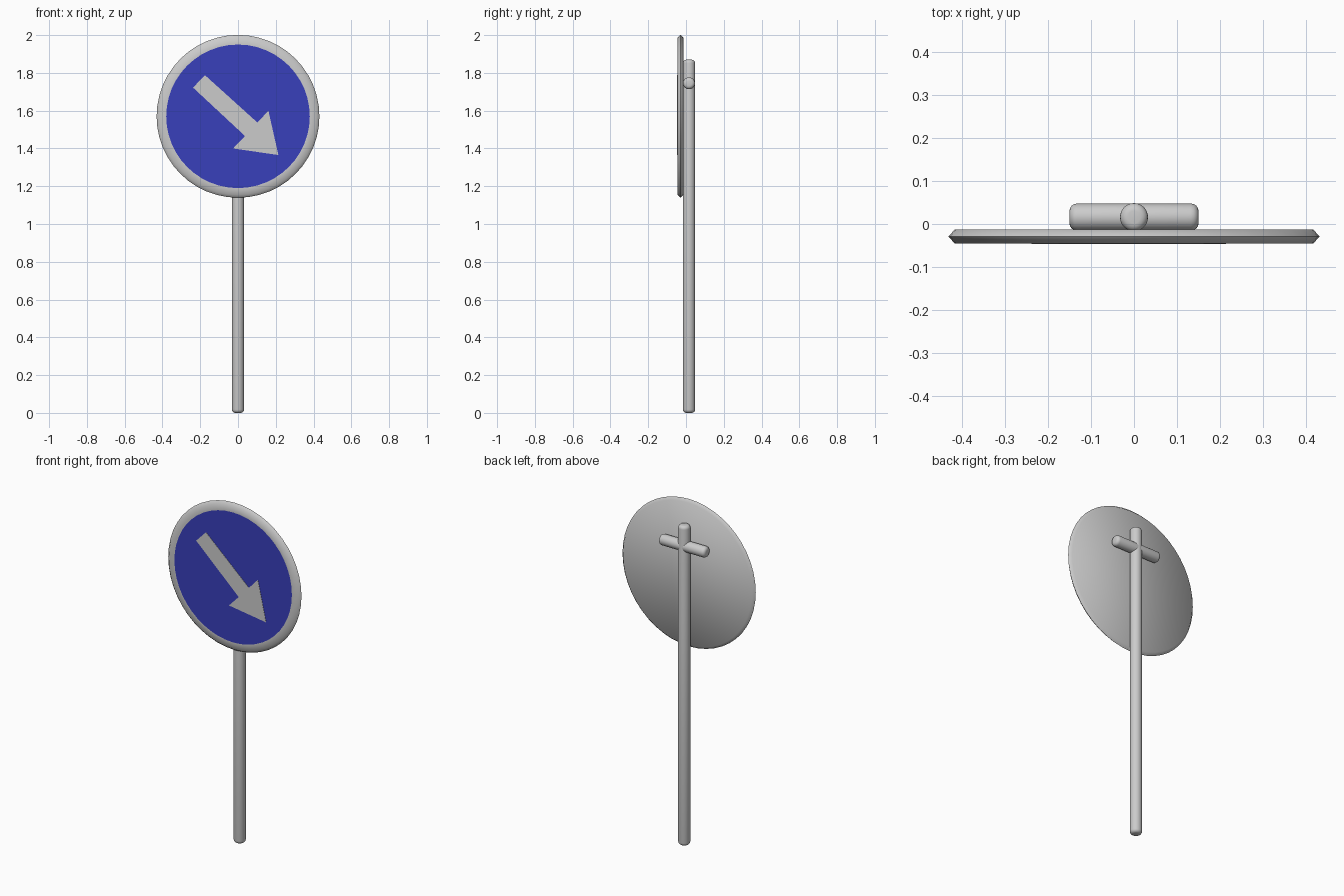
import bpy, bmesh, math
from mathutils import Matrix, Vector

if "Cube" in bpy.data.objects:
    bpy.data.objects.remove(bpy.data.objects["Cube"])

SIDES = 48
CZ = 1.57            # height of the sign's centre
FRONT, BACK = -0.045, -0.013


def finish(name, bm, angle=60, material=None):
    bmesh.ops.recalc_face_normals(bm, faces=bm.faces)
    mesh = bpy.data.meshes.new(name)
    bm.to_mesh(mesh)
    bm.free()
    mesh.shade_smooth()
    mesh.set_sharp_from_angle(angle=math.radians(angle))
    if material:
        mesh.materials.append(material)
    obj = bpy.data.objects.new(name, mesh)
    bpy.context.collection.objects.link(obj)
    return obj


def ring(bm, r, y):
    return [bm.verts.new((r * math.cos(2 * math.pi * i / SIDES), y,
                          CZ + r * math.sin(2 * math.pi * i / SIDES)))
            for i in range(SIDES)]


def rounded_tube(name, radius, length, centre, axis):
    # cylinder with rounded end rims
    bm = bmesh.new()
    bmesh.ops.create_cone(bm, cap_ends=True, segments=32, radius1=radius,
                          radius2=radius, depth=length)
    rims = [e for e in bm.edges if abs(e.verts[0].co.z - e.verts[1].co.z) < 1e-5]
    bmesh.ops.bevel(bm, geom=rims, offset=0.018, segments=4, profile=0.5,
                    affect='EDGES')
    if axis == 'X':
        bm.transform(Matrix.Rotation(math.pi / 2, 4, 'Y'))
    bm.transform(Matrix.Translation(Vector(centre)))
    return finish(name, bm)


blue = bpy.data.materials.new("sign_blue")
blue.diffuse_color = (0.04, 0.05, 0.5, 1)
blue.use_nodes = True
blue.node_tree.nodes["Principled BSDF"].inputs["Base Color"].default_value = blue.diffuse_color

# round panel with bevelled rim, open where the blue face sits
bm = bmesh.new()
profile = [(0.38, FRONT), (0.416, FRONT), (0.431, -0.029), (0.416, BACK)]
rings = [ring(bm, r, y) for r, y in profile]
for a, b in zip(rings, rings[1:]):
    for i in range(SIDES):
        j = (i + 1) % SIDES
        bm.faces.new((a[i], a[j], b[j], b[i]))
bm.faces.new(rings[-1])
finish("sign_panel", bm)

# blue face filling the rim
bm = bmesh.new()
face = bm.faces.new(ring(bm, 0.38, FRONT))
face.normal_update()
blue_face = finish("blue_face", bm, material=blue)
if blue_face.data.polygons[0].normal.y > 0:
    blue_face.data.flip_normals()

# arrow pointing down to the right, a hair proud of the face
outline = [(-0.238, 1.722), (-0.175, 1.788), (0.103, 1.537), (0.161, 1.600),
           (0.214, 1.365), (-0.026, 1.400), (0.037, 1.466)]
# shaft edge meets the head on both sides
bm = bmesh.new()
front = [bm.verts.new((x, FRONT - 0.0015, z)) for x, z in outline]
back = [bm.verts.new((x, FRONT + 0.001, z)) for x, z in outline]
bm.faces.new(front)
bm.faces.new(back[::-1])
for i in range(len(outline)):
    j = (i + 1) % len(outline)
    bm.faces.new((front[i], back[i], back[j], front[j]))
finish("arrow", bm, angle=20)

# pole and mounting crossbar
rounded_tube("pole", 0.0325, 1.87, (0, 0.016, 0.935), 'Z')
rounded_tube("crossbar", 0.0315, 0.30, (0, 0.016, 1.745), 'X')
